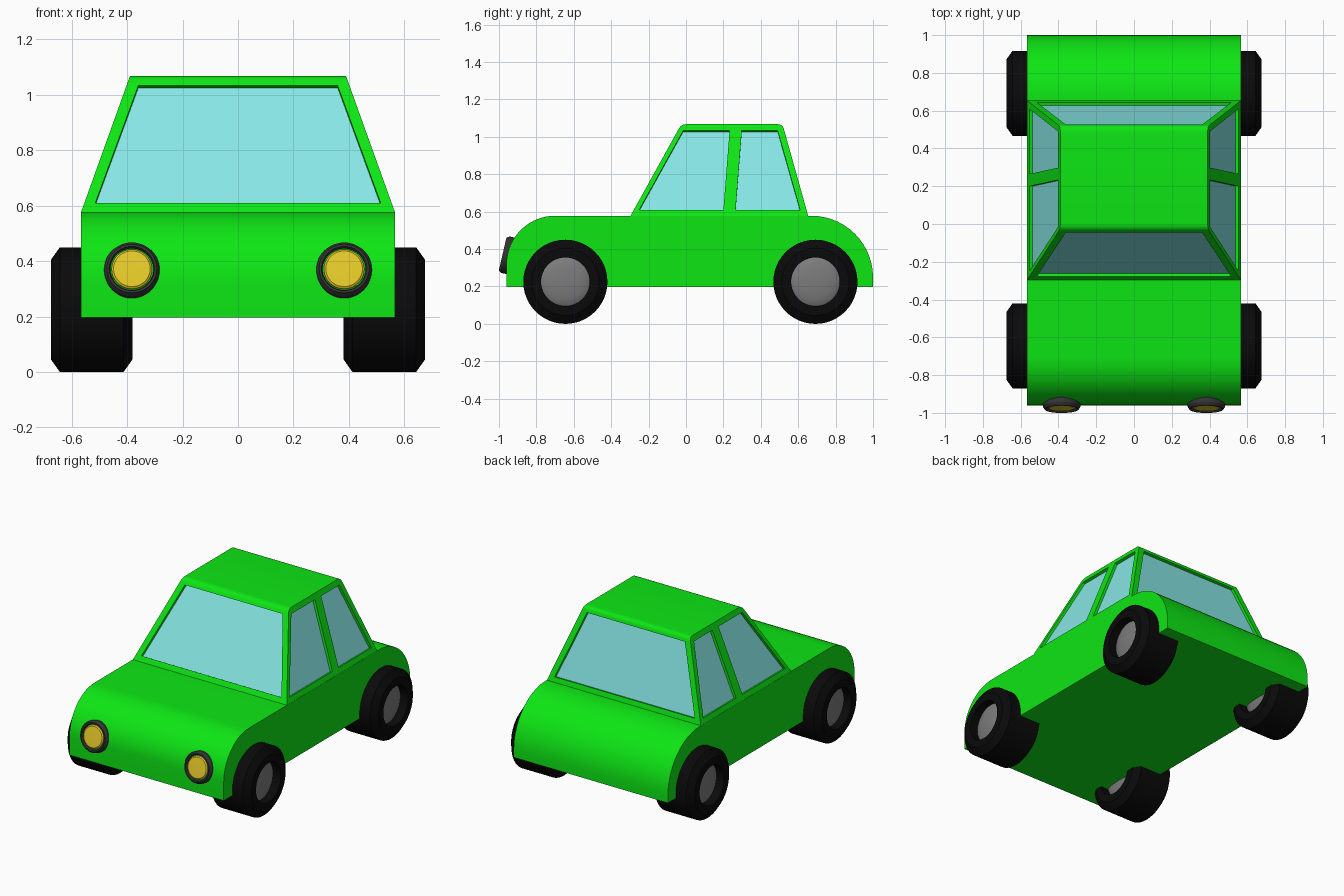
import bpy, bmesh, math
from mathutils import Matrix, Vector

if "Cube" in bpy.data.objects:
    bpy.data.objects.remove(bpy.data.objects["Cube"])


def material(name, rgb):
    m = bpy.data.materials.new(name)
    m.diffuse_color = (*rgb, 1)
    m.use_nodes = True
    m.node_tree.nodes["Principled BSDF"].inputs["Base Color"].default_value = m.diffuse_color
    return m


GREEN = material("green paint", (0.004, 0.79, 0.007))
GLASS = material("glass", (0.243, 0.80, 0.79))
BLACK = material("rubber", (0.003, 0.003, 0.003))
DARK = material("dark trim", (0.035, 0.035, 0.035))
GREY = material("hub metal", (0.20, 0.20, 0.20))
YELLOW = material("lamp", (0.79, 0.59, 0.022))


def finish(name, bm, mat):
    bmesh.ops.recalc_face_normals(bm, faces=bm.faces[:])
    me = bpy.data.meshes.new(name)
    bm.to_mesh(me)
    bm.free()
    me.materials.append(mat)
    ob = bpy.data.objects.new(name, me)
    bpy.context.collection.objects.link(ob)
    return ob


def loft(name, a, b, mat):
    """Closed solid between two matching loops."""
    bm = bmesh.new()
    va, vb = [bm.verts.new(p) for p in a], [bm.verts.new(p) for p in b]
    bm.faces.new(va)
    bm.faces.new(vb)
    n = len(va)
    for i in range(n):
        j = (i + 1) % n
        bm.faces.new((va[i], va[j], vb[j], vb[i]))
    return finish(name, bm, mat)


def lathe(name, profile, matrix, mat, closed=False):
    """Spin (radius, height) points about local z, then place."""
    bm = bmesh.new()
    v = [bm.verts.new((r, 0, h)) for r, h in profile]
    e = [bm.edges.new(p) for p in zip(v, v[1:])]
    if closed:
        e.append(bm.edges.new((v[-1], v[0])))
    bmesh.ops.spin(bm, geom=v + e, cent=(0, 0, 0), axis=(0, 0, 1),
                   angle=2 * math.pi, steps=48)
    bmesh.ops.remove_doubles(bm, verts=bm.verts[:], dist=1e-5)
    bm.transform(matrix)
    return finish(name, bm, mat)


def arc(cy, cz, r, start, end, n=14):
    return [(cy + r * math.cos(math.radians(start + (end - start) * i / n)),
             cz + r * math.sin(math.radians(start + (end - start) * i / n)))
            for i in range(n + 1)]


# Lower body: side profile extruded across the width
HALF = 0.567
profile = ([(-0.96, 0.197), (1.0, 0.197)] + arc(0.67, 0.248, 0.33, 0, 90)
           + arc(-0.70, 0.318, 0.26, 90, 180))
body = loft("body", [(-HALF, y, z) for y, z in profile],
            [(HALF, y, z) for y, z in profile], GREEN)

# Cabin: tapered solid with rounded front and rear roof edges
BASE, TOP = 0.575, 1.068


def rise(z, low, high):
    return low + (high - low) * (z - BASE) / (TOP - BASE)


def side_x(z):
    return rise(z, HALF, 0.39)


def front_y(z):
    return rise(z, -0.298, -0.025)


def rear_y(z):
    return rise(z, 0.654, 0.516)


def rounded(z, face):
    """Quadratic curve rounding a sloped face into the roof."""
    d = 0.03 if face(TOP) > 0.2 else -0.03
    p0, p1, p2 = Vector((face(z), z)), Vector((face(TOP), TOP)), Vector((face(TOP) - d, TOP))
    return [tuple(p0 * (1 - t) ** 2 + p1 * 2 * t * (1 - t) + p2 * t * t)
            for t in (i / 5 for i in range(6))]


side = ([(front_y(BASE), BASE), (rear_y(BASE), BASE)] + rounded(1.045, rear_y)
        + rounded(1.045, front_y)[::-1])
cabin = loft("cabin", [(-side_x(z), y, z) for y, z in side],
             [(side_x(z), y, z) for y, z in side], GREEN)

# Windows: recessed pockets cut in the cabin, each with a glass pane
cutters = []


def window(name, pts):
    p = [Vector(q) for q in pts]
    n = (p[1] - p[0]).cross(p[2] - p[0]).normalized()
    if n.dot(p[0] - Vector((0, 0.2, 0.7))) < 0:
        n = -n
    cutters.append(loft(name + "_cutter", [q + n * 0.04 for q in p],
                        [q - n * 0.022 for q in p], GREEN))
    loft(name, [q - n * 0.018 for q in p], [q - n * 0.032 for q in p], GLASS)


LO, HI = 0.61, 1.033
for name, face in (("windscreen", front_y), ("rear_window", rear_y)):
    window(name, [(-0.515, face(LO), LO), (0.515, face(LO), LO),
                  (0.36, face(HI), HI), (-0.36, face(HI), HI)])
for label, s in (("right", 1), ("left", -1)):
    for name, ys in (("front_side_window", (-0.25, 0.2, 0.233, -0.015)),
                     ("rear_side_window", (0.265, 0.61, 0.49, 0.298))):
        window(f"{label}_{name}", [(s * side_x(z), y, z)
                                   for y, z in zip(ys, (LO, LO, HI, HI))])
for c in cutters:
    mod = cabin.modifiers.new("pocket", 'BOOLEAN')
    mod.operation, mod.solver, mod.object = 'DIFFERENCE', 'EXACT', c
    bpy.context.view_layer.objects.active = cabin
    bpy.ops.object.modifier_apply(modifier=mod.name)
    bpy.data.objects.remove(c)

# Wheels: chamfered tyre ring with a recessed domed hub on both sides
tyre = [(0.13, -0.147), (0.18, -0.147), (0.225, -0.115), (0.225, 0.115),
        (0.18, 0.147), (0.13, 0.147)]
dome = [(0.132 * math.sin(a), 0.085 + 0.027 * math.cos(a))
        for a in (math.pi / 2 * i / 6 for i in range(7))]
hub = dome + [(r, -h) for r, h in reversed(dome)]
for label, s in (("right", 1), ("left", -1)):
    for end, y in (("front", -0.645), ("rear", 0.692)):
        m = Matrix.Translation((s * 0.528, y, 0.225)) @ Matrix.Rotation(math.pi / 2, 4, 'Y')
        lathe(f"{end}_{label}_tyre", tyre, m, BLACK, True)
        lathe(f"{end}_{label}_hub", hub, m, GREY)

    # Headlights: tilted dark rim, green bowl and yellow lens
    m = Matrix.Translation((s * 0.383, -0.957, 0.368)) @ Matrix.Rotation(math.radians(77), 4, 'X')
    lathe(f"{label}_headlight_rim", [(0.078, -0.03), (0.1, -0.03), (0.1, 0.008),
                                     (0.09, 0.024), (0.082, 0.024), (0.078, 0.016)],
          m, DARK, True)
    lathe(f"{label}_headlight_bowl", [(0, -0.02), (0.079, -0.02), (0.079, 0.006), (0, 0.006)],
          m, GREEN)
    lathe(f"{label}_headlight_lens", [(0, -0.01), (0.073, -0.01), (0.073, 0.014),
                                      (0.066, 0.02), (0, 0.022)], m, YELLOW)

# Smooth the curved surfaces, keep edges sharp
bpy.ops.object.select_all(action='SELECT')
bpy.context.view_layer.objects.active = body
bpy.ops.object.shade_smooth_by_angle(angle=math.radians(25))
